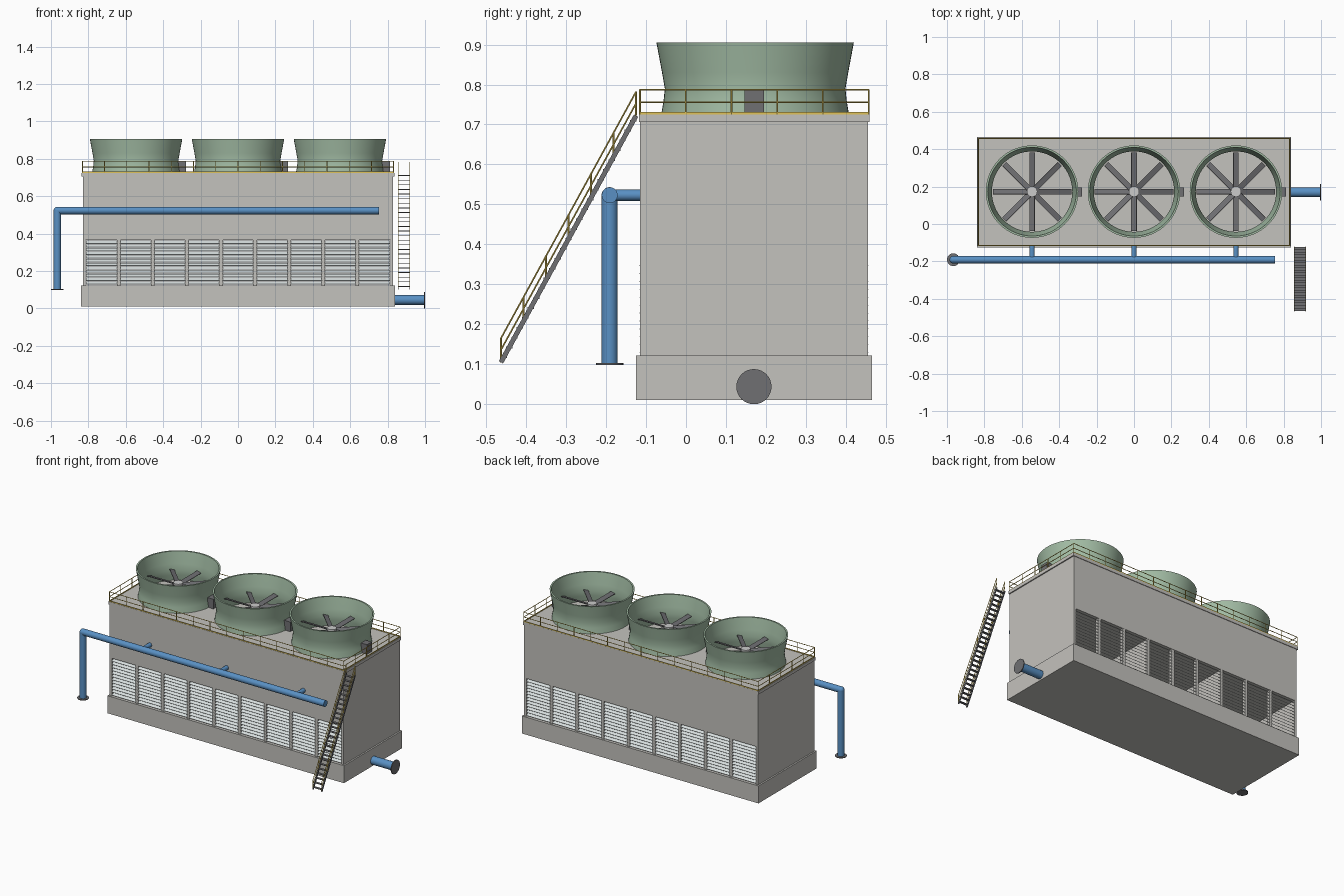
import bpy, bmesh
from math import pi, cos, sin, radians
from mathutils import Vector, Matrix

if "Cube" in bpy.data.objects:
    bpy.data.objects.remove(bpy.data.objects["Cube"])


def mat(name, r, g, b):
    m = bpy.data.materials.new(name)
    m.diffuse_color = (r, g, b, 1)
    m.use_nodes = True
    m.node_tree.nodes["Principled BSDF"].inputs["Base Color"].default_value = m.diffuse_color
    return m


CONCRETE = mat("concrete", 0.55, 0.54, 0.51)
GREEN = mat("stack_green", 0.36, 0.50, 0.37)
BLUE = mat("pipe_blue", 0.10, 0.28, 0.55)
YELLOW = mat("rail_yellow", 0.75, 0.55, 0.10)
DARK = mat("dark_steel", 0.16, 0.16, 0.17)
PALE = mat("louvre_pale", 0.68, 0.73, 0.73)
HUB = mat("hub_grey", 0.55, 0.55, 0.55)


def finish(bm, name, m, smooth=False):
    bmesh.ops.recalc_face_normals(bm, faces=bm.faces)
    me = bpy.data.meshes.new(name)
    bm.to_mesh(me)
    bm.free()
    me.materials.append(m)
    ob = bpy.data.objects.new(name, me)
    bpy.context.collection.objects.link(ob)
    if smooth:
        bpy.ops.object.select_all(action='DESELECT')
        ob.select_set(True)
        bpy.context.view_layer.objects.active = ob
        bpy.ops.object.shade_smooth_by_angle(angle=radians(35))
    return ob


def add_box(bm, x0, x1, y0, y1, z0, z1):
    add_slab(bm, ((x0 + x1) / 2, (y0 + y1) / 2, (z0 + z1) / 2),
             (x1 - x0, y1 - y0, z1 - z0), Matrix())


def add_slab(bm, centre, size, rot):
    m = Matrix.Translation(centre) @ rot @ Matrix.Diagonal((*size, 1))
    bmesh.ops.create_cube(bm, size=1, matrix=m)


def add_rod(bm, a, b, r, n=24):
    a, b = Vector(a), Vector(b)
    d = b - a
    m = Matrix.Translation((a + b) / 2) @ d.to_track_quat('Z', 'Y').to_matrix().to_4x4()
    bmesh.ops.create_cone(bm, cap_ends=True, segments=n, radius1=r, radius2=r,
                          depth=d.length, matrix=m)


def box(name, dims, m):
    bm = bmesh.new()
    add_box(bm, *dims)
    return finish(bm, name, m)


YC = 0.17                     # centre line of the tower
Y0, Y1 = -0.115, 0.455        # front and back faces
CELLS = (-0.545, 0, 0.545)

# Basin, upper casing, end walls, deck
box("basin", (-0.84, 0.84, -0.125, 0.465, 0.01, 0.122), CONCRETE)
box("upper_casing", (-0.83, 0.83, Y0, Y1, 0.365, 0.706), CONCRETE)
box("roof_deck", (-0.837, 0.837, -0.118, 0.459, 0.706, 0.725), CONCRETE)
for s, side in ((-1, "left"), (1, "right")):
    xs = sorted((s * 0.815, s * 0.83))
    box(side + "_end_wall", (*xs, Y0, Y1, 0.122, 0.365), CONCRETE)

# Partitions between cells
for i, x in enumerate((-0.273, 0.273)):
    box(f"cell_partition_{i+1}", (x - 0.006, x + 0.006, Y0 + 0.025, Y1 - 0.025, 0.122, 0.365), CONCRETE)

# Air inlet columns and sloped louvres, front and back
BAY = 1.64 / 9
for s, side in ((-1, "front"), (1, "back")):
    face = YC + s * 0.285
    bm = bmesh.new()
    for i in range(1, 9):
        x = -0.82 + i * BAY
        add_slab(bm, (x, face - s * 0.012, 0.2435), (0.02, 0.022, 0.243), Matrix())
    finish(bm, side + "_columns", CONCRETE)
    bm = bmesh.new()
    for i in range(9):
        x = -0.82 + (i + 0.5) * BAY
        for k in range(12):
            rot = Matrix.Rotation(-s * radians(38), 4, 'X')
            add_slab(bm, (x, face - s * 0.009, 0.136 + k * 0.0198),
                     (BAY - 0.014, 0.025, 0.0025), rot)
    finish(bm, side + "_louvres", PALE)

# Fan stacks, fans and drive boxes
PROFILE = [(0.235, 0.725), (0.229, 0.76), (0.226, 0.79), (0.233, 0.83), (0.247, 0.905),
           (0.237, 0.905), (0.222, 0.83), (0.215, 0.79), (0.218, 0.76), (0.224, 0.725)]
N = 64
for c, x in enumerate(CELLS):
    bm = bmesh.new()
    rings = [[bm.verts.new((x + r * cos(2 * pi * i / N), 0.173 + r * sin(2 * pi * i / N), z))
              for i in range(N)] for r, z in PROFILE]
    for j in range(len(rings)):
        p, q = rings[j], rings[(j + 1) % len(rings)]
        for i in range(N):
            k = (i + 1) % N
            bm.faces.new((p[i], p[k], q[k], q[i]))
    finish(bm, f"fan_stack_{c+1}", GREEN, True)

    bm = bmesh.new()
    for b in range(8):
        rot = Matrix.Rotation(b * pi / 4, 4, 'Z')
        centre = Vector((x, 0.173, 0.80)) + rot @ Vector((0.115, 0, 0))
        add_slab(bm, centre, (0.19, 0.03, 0.004), rot @ Matrix.Rotation(radians(16), 4, 'X'))
    finish(bm, f"fan_blades_{c+1}", DARK)
    bm = bmesh.new()
    add_rod(bm, (x, 0.173, 0.725), (x, 0.173, 0.785), 0.012)
    add_rod(bm, (x, 0.173, 0.785), (x, 0.173, 0.815), 0.028, 32)
    finish(bm, f"fan_hub_{c+1}", HUB, True)
    box(f"stack_door_{c+1}", (x + 0.225, x + 0.268, 0.147, 0.195, 0.725, 0.787), DARK)

# Deck guard rail with toe board
X, RY0, RY1 = 0.832, -0.115, 0.457
corners = [(-X, RY0), (X, RY0), (X, RY1), (-X, RY1)]
bm = bmesh.new()
for i in range(4):
    a, b = Vector(corners[i]), Vector(corners[(i + 1) % 4])
    for z in (0.756, 0.787):
        add_rod(bm, (*a, z), (*b, z), 0.002, 8)
    n = 14 if i % 2 == 0 else 5
    for k in range(n):
        p = a.lerp(b, k / n)
        add_rod(bm, (*p, 0.722), (*p, 0.788), 0.002, 8)
    d = b - a
    add_slab(bm, (*((a + b) / 2), 0.727), (abs(d.x) + 0.003, abs(d.y) + 0.003, 0.008), Matrix())
finish(bm, "guard_rail", YELLOW)

# Stair: stringers, treads, handrails
LOW, HIGH = Vector((0, -0.463, 0.105)), Vector((0, -0.125, 0.722))
slope = (HIGH - LOW).normalized()
tilt = slope.to_track_quat('Y', 'Z').to_matrix().to_4x4()
bm = bmesh.new()
rails = bmesh.new()
for x in (0.857, 0.918):
    off = Vector((x, 0, 0))
    add_slab(bm, off + (LOW + HIGH) / 2, (0.004, (HIGH - LOW).length, 0.012), tilt)
    for up in (0.031, 0.06):
        lift = off + Vector((0, 0, up))
        add_rod(rails, LOW + lift, HIGH + lift, 0.002, 8)
    for k in range(7):
        p = LOW.lerp(HIGH, k / 6) + off
        add_rod(rails, p, p + Vector((0, 0, 0.061)), 0.002, 8)
for k in range(25):
    p = LOW.lerp(HIGH, (k + 0.5) / 25)
    add_box(bm, 0.857, 0.918, p.y - 0.008, p.y + 0.008, p.z - 0.002, p.z + 0.002)
finish(bm, "stair", DARK)
finish(rails, "stair_handrails", YELLOW)

# Supply header with riser, elbow and branches
HX, HY, HZ = -0.966, -0.191, 0.523
bm = bmesh.new()
add_rod(bm, (HX, HY, HZ), (0.755, HY, HZ), 0.02, 32)
add_rod(bm, (HX, HY, 0.10), (HX, HY, HZ), 0.02, 32)
bmesh.ops.create_uvsphere(bm, u_segments=32, v_segments=16, radius=0.0202,
                          matrix=Matrix.Translation((HX, HY, HZ)))
for x in CELLS:
    add_rod(bm, (x, HY, HZ), (x, Y0 + 0.01, HZ), 0.014)
finish(bm, "supply_pipe", BLUE, True)
bm = bmesh.new()
add_rod(bm, (HX, HY, 0.098), (HX, HY, 0.103), 0.034, 32)
finish(bm, "riser_flange", DARK, True)

# Outlet pipe
bm = bmesh.new()
add_rod(bm, (0.83, YC, 0.045), (0.998, YC, 0.045), 0.026, 32)
finish(bm, "outlet_pipe", BLUE, True)
bm = bmesh.new()
add_rod(bm, (0.995, YC, 0.044), (1.0, YC, 0.044), 0.044, 32)
finish(bm, "outlet_flange", DARK, True)
